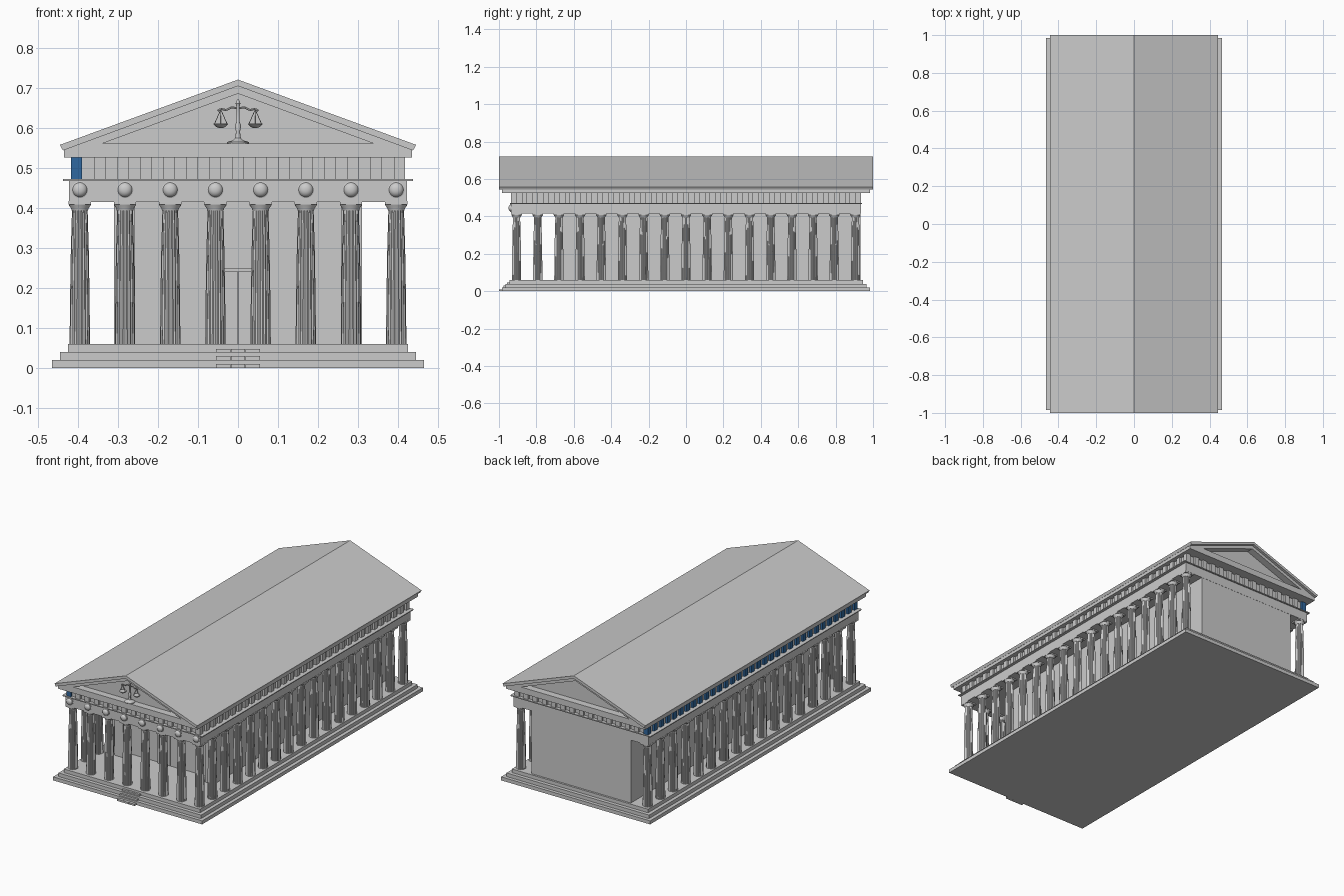
import bpy, bmesh
from math import sin, cos, pi
from mathutils import Vector

if "Cube" in bpy.data.objects:
    bpy.data.objects.remove(bpy.data.objects["Cube"])


def make(name, bm, mat=None, smooth=False):
    bmesh.ops.recalc_face_normals(bm, faces=bm.faces)
    me = bpy.data.meshes.new(name)
    bm.to_mesh(me)
    bm.free()
    if smooth:
        for p in me.polygons:
            p.use_smooth = True
        me.set_sharp_from_angle(angle=0.6)
    if mat:
        me.materials.append(mat)
    ob = bpy.data.objects.new(name, me)
    bpy.context.collection.objects.link(ob)
    return ob


def add_box(bm, x0, x1, y0, y1, z0, z1):
    vs = bmesh.ops.create_cube(bm, size=1)['verts']
    for v in vs:
        v.co = Vector((x0 + (v.co.x + .5) * (x1 - x0), y0 + (v.co.y + .5) * (y1 - y0),
                       z0 + (v.co.z + .5) * (z1 - z0)))


def boxes(name, items, mat=None):
    bm = bmesh.new()
    for b in items:
        add_box(bm, *b)
    return make(name, bm, mat)


def add_prism(bm, pts, y0, y1):
    f = bm.faces.new([bm.verts.new((x, y0, z)) for x, z in pts])
    r = bmesh.ops.extrude_face_region(bm, geom=[f])
    for v in r['geom']:
        if isinstance(v, bmesh.types.BMVert):
            v.co.y = y1


def add_lathe(bm, rings, n, centre=(0, 0, 0), axis='Z', flute=0.0):
    """rings: (radius, height, fluted) along the axis"""
    loops = []
    for r, h, fl in rings:
        loop = []
        for i in range(n):
            a = 2 * pi * i / n
            q = r * (1 - flute * fl * (i % 2))
            p = (q * cos(a), q * sin(a), h) if axis == 'Z' else (q * cos(a), -h, q * sin(a))
            loop.append(bm.verts.new(Vector(p) + Vector(centre)))
        loops.append(loop)
    for a, b in zip(loops, loops[1:]):
        for i in range(n):
            j = (i + 1) % n
            bm.faces.new((a[i], a[j], b[j], b[i]))
    bm.faces.new(loops[0])
    bm.faces.new(loops[-1])


def add_rod(bm, a, b, r, n=6):
    a, b = Vector(a), Vector(b)
    d = b - a
    vs = bmesh.ops.create_cone(bm, cap_ends=True, segments=n, radius1=r, radius2=r,
                               depth=d.length)['verts']
    q = d.to_track_quat('Z', 'Y')
    for v in vs:
        v.co = q @ v.co + (a + b) / 2


# stepped base
boxes("stepped_base", [(-x, x, -y, y, z, z + .02) for x, y, z in
                       ((.465, .984, 0), (.445, .965, .02), (.425, .945, .04))])

# small entrance stairs, three blocks per tread
boxes("entrance_stairs", [(-.055 + i * .037, -.055 + (i + 1) * .037 - .001, y, y + .04, z, z + .01)
                          for y, z in ((-1, 0), (-.976, .02), (-.957, .038))
                          for i in range(3)])

# inner chamber with projecting front wall ends
boxes("inner_chamber", [(-.31, .31, -.60, .934, .06, .42),
                        (-.31, -.257, -.66, -.60, .06, .42),
                        (.257, .31, -.66, -.60, .06, .42)])
boxes("doorway", [(-.075, -.065, -.612, -.6, .06, .24), (.065, .075, -.612, -.6, .06, .24),
                  (-.08, .08, -.615, -.6, .24, .25), (-.065, -.001, -.604, -.6, .06, .24),
                  (.001, .065, -.604, -.6, .06, .24)])

# fluted column, shared by front row and both sides
bm = bmesh.new()
add_lathe(bm, [(.0255, .06, 1), (.0245, .17, 1), (.0225, .29, 1), (.0195, .395, 1)], 36, flute=.09)
add_lathe(bm, [(.0205, .393, 0), (.0215, .398, 0), (.027, .406, 0), (.028, .409, 0)], 24)
add_box(bm, -.028, .028, -.028, .028, .408, .417)
column = make("column", bm, smooth=True)
front_x = [-.395 + i * .79 / 7 for i in range(8)]
side_y = [-.906 + i * 1.812 / 16 for i in range(17)]
spots = [(x, side_y[0]) for x in front_x] + [(s * .395, y) for y in side_y[1:] for s in (-1, 1)]
column.location = (*spots[0], 0)
for x, y in spots[1:]:
    c = column.copy()
    c.location = (x, y, 0)
    bpy.context.collection.objects.link(c)

# beam, thin ledge, frieze core and cornice
boxes("beam", [(-.422, .422, -.935, .935, .415, .467)])
boxes("beam_ledge", [(-.437, .437, -.942, .942, .467, .472)])
boxes("frieze_core", [(-.405, .405, -.923, .923, .472, .526)])
boxes("cornice", [(-.435, .435, -.985, .985, .526, .548)])

# frieze blocks, the left row blue
blue = bpy.data.materials.new("blue")
blue.diffuse_color = (.03, .14, .35, 1)
blue.use_nodes = True
blue.node_tree.nodes["Principled BSDF"].inputs["Base Color"].default_value = blue.diffuse_color
w = .014
xs = [-.403 + i * .806 / 14 for i in range(15)]
ys = [-.921 + i * 1.842 / 32 for i in range(33)]
boxes("frieze_blocks_ends", [(x - w, x + w, s * .921 - w, s * .921 + w, .472, .526)
                             for x in xs[1:-1] for s in (-1, 1)])
for s, nm, m in ((-1, "left", blue), (1, "right", None)):
    boxes("frieze_blocks_" + nm, [(s * .403 - w, s * .403 + w, y - w, y + w, .472, .526)
                                  for y in ys], m)

# round shields above the front columns
bm = bmesh.new()
for x in front_x:
    add_lathe(bm, [(.021, -.002, 0), (.021, .003, 0), (.018, .004, 0), (.016, .008, 0),
                   (.011, .012, 0), (.005, .014, 0)], 24, (x, -.935, .445), 'Y')
make("shields", bm, smooth=True)

# gable filling and raised frames around the recessed triangles
outer = [(-.435, .546), (.435, .546), (0, .706)]
inner = [(-.34, .56), (.34, .56), (0, .685)]
bm = bmesh.new()
add_prism(bm, outer, -.945, .945)
make("gable_core", bm)
bm = bmesh.new()
for s in (-1, 1):
    for i in range(3):
        j = (i + 1) % 3
        add_prism(bm, [outer[i], outer[j], inner[j], inner[i]], s * .945, s * .985)
make("gable_frames", bm)

# roof slab
bm = bmesh.new()
add_prism(bm, [(-.445, .557), (0, .72), (.445, .557), (.437, .543), (0, .704), (-.437, .543)],
          -1, 1)
make("roof", bm)

# balance scales in the front gable
bm = bmesh.new()
Y = -.965
add_lathe(bm, [(.028, .56, 0), (.028, .564, 0), (.014, .568, 0), (.007, .574, 0), (.005, .59, 0),
               (.008, .605, 0), (.004, .615, 0), (.004, .655, 0), (.006, .66, 0),
               (.004, .667, 0), (.001, .672, 0)], 12, (0, Y, 0))
for s in (-1, 1):
    arm = [(0, .648), (.015, .651), (.03, .644), (.043, .647), (.051, .642)]
    for a, b in zip(arm, arm[1:]):
        add_rod(bm, (s * a[0], Y, a[1]), (s * b[0], Y, b[1]), .0025)
    for dx, dy in ((-.016, 0), (.016, 0), (0, .014)):
        add_rod(bm, (s * .043, Y, .645), (s * .043 + dx, Y + dy, .609), .0009, 4)
    add_lathe(bm, [(.004, .599, 0), (.012, .602, 0), (.018, .608, 0), (.018, .61, 0)], 14,
              (s * .043, Y, 0))
make("balance_scales", bm, smooth=True)
